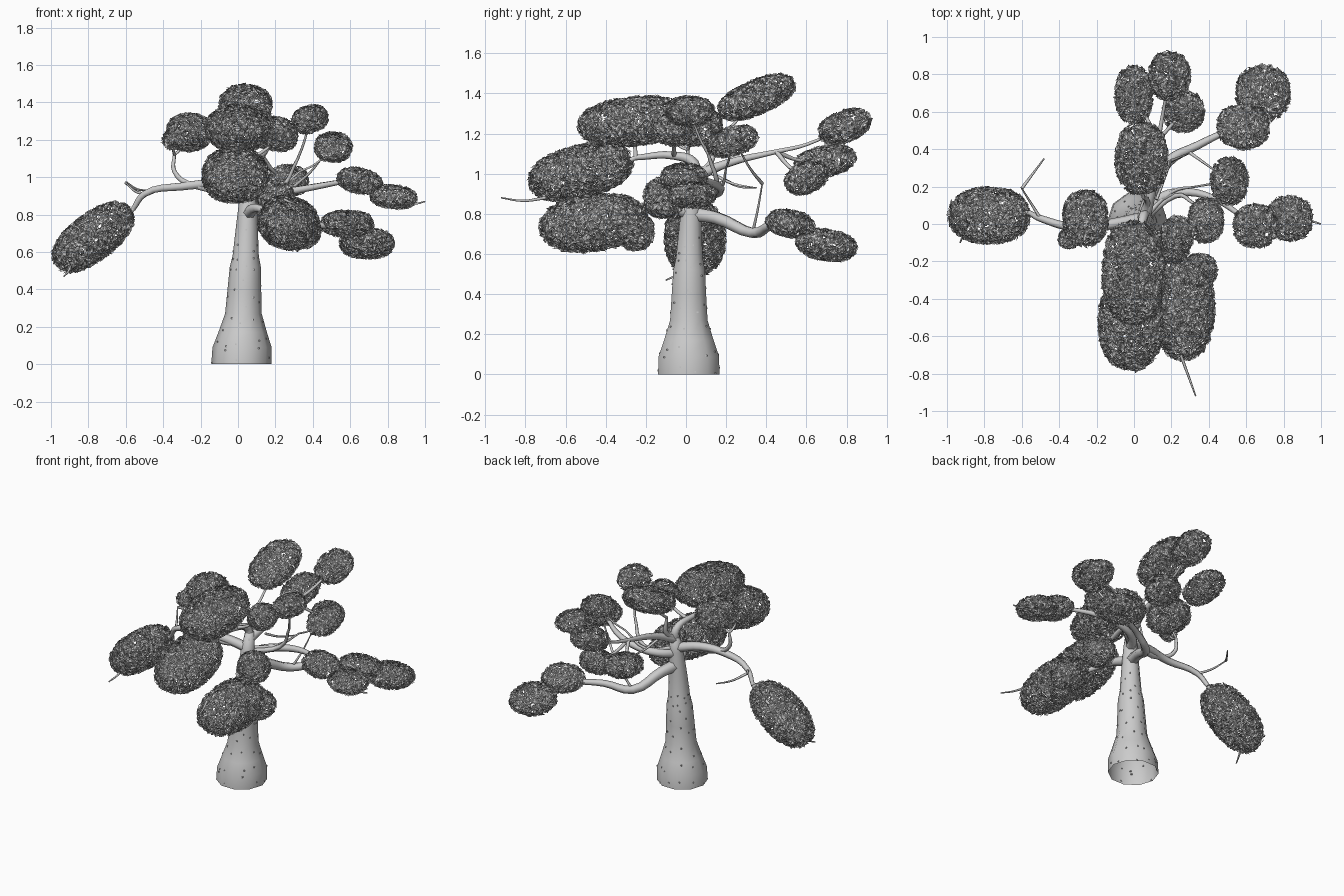
import bpy, bmesh, math, random
from mathutils import Vector, Euler, Quaternion

if "Cube" in bpy.data.objects:
    bpy.data.objects.remove(bpy.data.objects["Cube"])

random.seed(7)


def add_object(name, bm, smooth=False):
    me = bpy.data.meshes.new(name)
    bm.to_mesh(me)
    bm.free()
    if smooth:
        me.shade_smooth()
    bpy.context.collection.objects.link(bpy.data.objects.new(name, me))


def random_dir():
    z, a = random.uniform(-1, 1), random.uniform(0, 2 * math.pi)
    r = math.sqrt(1 - z * z)
    return Vector((r * math.cos(a), r * math.sin(a), z))


# trunk: flared ten-sided tube, leaning slightly, open at the bottom, with tiny bark buds
def trunk_centre(z):
    return Vector((.018 + .04 * z, .014 + .025 * z ** 4, z))


def make_trunk(profile, sides=10):
    bm, buds = bmesh.new(), bmesh.new()
    last = None
    for k, (z, r) in enumerate(profile):
        ring = []
        for i in range(sides):
            a = 2 * math.pi * i / sides
            ring.append(bm.verts.new(trunk_centre(z) + Vector((math.cos(a), math.sin(a), 0)) * r))
        if last:
            for i in range(sides):
                j = (i + 1) % sides
                bm.faces.new((last[i], last[j], ring[j], ring[i]))
                p = last[i].co.lerp(last[j].co, random.random())
                p = p.lerp(ring[i].co.lerp(ring[j].co, .5), random.random())
                if k < 8:
                    made = bmesh.ops.create_cube(buds, size=.008)["verts"]
                    bmesh.ops.translate(buds, verts=made, vec=p)
        last = ring
    bm.faces.new(last)
    add_object("trunk", bm, True)
    add_object("bark_buds", buds)


make_trunk([(0, .161), (.09, .158), (.17, .13), (.27, .098), (.4, .09), (.52, .083),
            (.58, .07), (.74, .058), (.9, .045), (1.03, .028)])


# branches: tapered smooth tubes
def branch(name, r0, r1, pts):
    cu = bpy.data.curves.new(name, 'CURVE')
    cu.dimensions = '3D'
    cu.bevel_depth = 1
    cu.bevel_resolution = 1
    cu.resolution_u = 4
    cu.use_fill_caps = True
    sp = cu.splines.new('BEZIER')
    sp.bezier_points.add(len(pts) - 1)
    for i, (bp, p) in enumerate(zip(sp.bezier_points, pts)):
        bp.co = p
        bp.radius = r0 + (r1 - r0) * i / (len(pts) - 1)
        bp.handle_left_type = bp.handle_right_type = 'AUTO'
    ob = bpy.data.objects.new(name, cu)
    bpy.context.collection.objects.link(ob)
    bpy.context.view_layer.update()
    me = bpy.data.meshes.new_from_object(ob.evaluated_get(bpy.context.evaluated_depsgraph_get()))
    bpy.data.objects.remove(ob)
    me.shade_smooth()
    bpy.context.collection.objects.link(bpy.data.objects.new(name, me))


# foliage pad: hollow rounded shell of small folded leaves
def foliage(name, centre, radii, turn):
    bm = bmesh.new()
    a, b, c = radii
    mean = ((a * b) ** 1.6 + (a * c) ** 1.6 + (b * c) ** 1.6) / 3
    goal = int(4 * math.pi * mean ** (1 / 1.6) * 5800)
    biggest = max(a * b, a * c, b * c)
    while goal > 0:
        d = random_dir()
        # keep the spread even over the stretched surface
        if random.random() > Vector((d.x * b * c, d.y * a * c, d.z * a * b)).length / biggest:
            continue
        goal -= 1
        norm = sum(abs(v) ** 2.3 for v in d) ** (1 / 2.3)
        p = Vector((d.x * a, d.y * b, d.z * c)) / norm * random.uniform(.9, 1)
        n = (Vector((d.x / a, d.y / b, d.z / c)).normalized() + random_dir() * .65).normalized()
        u = n.orthogonal().normalized()
        u.rotate(Quaternion(n, random.uniform(0, 2 * math.pi)))
        v = n.cross(u)
        u *= random.uniform(.016, .021)
        v *= random.uniform(.009, .012)
        fold = n * .004
        w = [bm.verts.new(centre + turn @ (p + q)) for q in (-u, v + fold, u, fold - v)]
        bm.faces.new((w[0], w[2], w[1]))
        bm.faces.new((w[0], w[3], w[2]))
    add_object(name + "_foliage", bm)


# limb: grows from the trunk along a path, then forks to each of its pads
# pad = centre, half width x, half depth y, half height, tilt about x, tilt about y
def limb(name, radius, start_z, path, pads):
    pts = [trunk_centre(start_z)] + [Vector(p) for p in path]
    branch(name + "_branch", radius, radius * .4, pts)
    for k, (centre, rx, ry, rz, tx, ty) in enumerate(pads):
        label = f"{name}_{k + 1}"
        c = Vector(centre)
        s = min(pts[1:], key=lambda q: (q - c).length)
        bend = s.lerp(c, .45)
        bend.z -= .02
        branch(label + "_fork", radius * .4, .006, [s, bend, c])
        foliage(label, c, (rx, ry, rz), Euler((tx, ty, 0)).to_quaternion())


limb("left", .034, .92, [(-.12, 0, .96), (-.3, -.02, .95), (-.5, .03, .91), (-.56, .06, .83)],
     [((-.775, .045, .68), .25, .15, .125, 0, -.65)])
limb("upper_left", .022, .94, [(-.24, -.02, .955), (-.34, 0, 1.03), (-.34, .01, 1.12)],
     [((-.26, .03, 1.24), .12, .15, .1, 0, 0), ((-.35, -.08, 1.2), .05, .05, .05, 0, 0)])
limb("low_back", .04, .8, [(.09, .15, .78), (.18, .33, .705), (.34, .42, .74), (.5, .5, .74)],
     [((.585, .52, .75), .14, .12, .065, -.2, 0), ((.69, .7, .645), .145, .15, .075, -.15, 0)])
limb("right_middle", .014, .92, [(.2, .17, .93), (.33, .2, 1.03)],
     [((.51, .23, 1.16), .098, .13, .068, .3, 0)])
limb("right", .033, .88, [(.13, .13, .9), (.25, .17, .92), (.42, .14, .95), (.58, .04, .98)],
     [((.65, -.01, .98), .12, .115, .065, 0, .2), ((.83, .03, .895), .125, .12, .06, 0, .1)])
limb("upper_right", .02, .9, [(.22, .15, .93), (.32, .11, 1.1)],
     [((.385, .02, 1.31), .095, .12, .07, 0, -.3)])
limb("upper_back", .032, .98, [(.1, .2, 1.05), (.13, .45, 1.11)],
     [((0, .69, 1.06), .1, .155, .075, .2, 0), ((.19, .79, 1.235), .11, .135, .075, .35, 0),
      ((.265, .6, .98), .11, .11, .075, .4, 0)])
limb("top", .024, .98, [(.07, .12, 1.05), (.05, .14, 1.17)],
     [((.04, .35, 1.38), .14, .205, .083, .4, 0)])
limb("upper_front", .034, .98, [(.05, .04, 1.05), (.03, -.06, 1.09), (0, -.25, 1.08)],
     [((0, -.26, 1.26), .17, .28, .12, .1, 0), ((-.015, -.525, 1.01), .175, .265, .13, .25, 0),
      ((.23, -.06, 1.22), .085, .1, .08, 0, 0)])
limb("low_front", .036, .8, [(.1, -.12, .835), (.18, -.25, .8)],
     [((.27, -.46, .755), .16, .27, .135, .12, .3), ((.2, -.11, .88), .1, .1, .1, 0, 0),
      ((.35, -.25, .71), .09, .09, .09, 0, .4)])

# bare twigs sticking out: root, then tip, with a slight sag between
TWIGS = {"left_upper": ((-.5, .03, .91), (-.6, .19, .97)), "left_end": ((-.6, .19, .97), (-.48, .35, .93)),
         "front": ((.25, -.7, .88), (.33, -.92, .88)), "left_tip": ((-.88, .02, .56), (-.93, -.1, .47)),
         "right_tip": ((.9, .03, .88), (1, 0, .87)), "back_inner": ((.12, .13, 1), (.2, .34, .93)),
         "back_riser": ((.18, .33, .7), (.3, .38, .95)), "back_riser_top": ((.3, .38, .95), (.47, .26, 1.13))}
for label, (a, b) in TWIGS.items():
    a, b = Vector(a), Vector(b)
    branch(label + "_twig", .009, .004, [a, (a + b) / 2 - Vector((0, 0, .015)), b])
